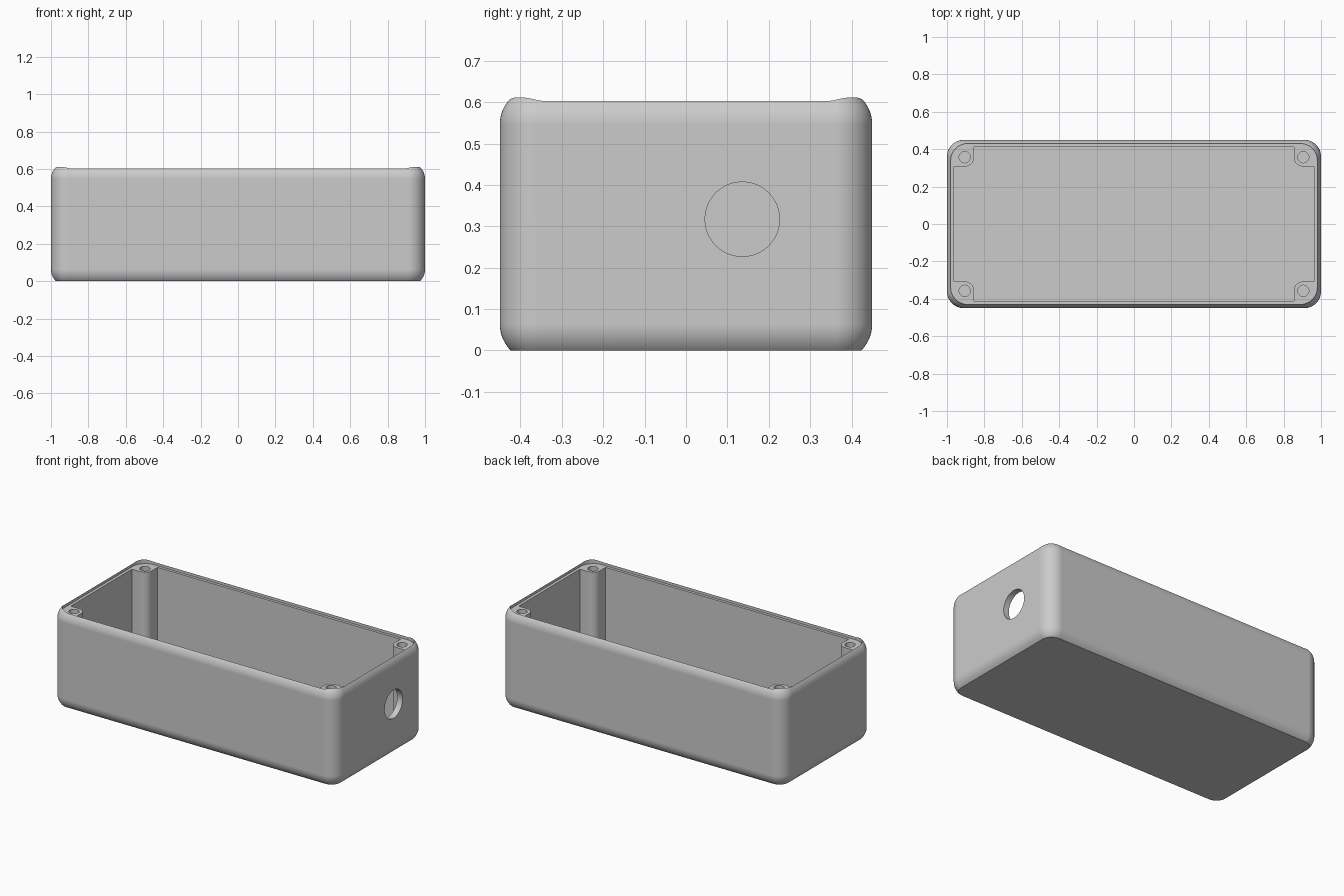
import bpy, bmesh
from math import sin, cos, pi, radians

if "Cube" in bpy.data.objects:
    bpy.data.objects.remove(bpy.data.objects["Cube"], do_unlink=True)

HX, HY = 1.0, 0.45            # half length and half depth
R = 0.09                      # edge rounding
LOW, HIGH = 0.0636, 0.546     # heights where the edge rounding starts
LEDGE, FLOOR = 0.585, 0.04
POST_X, POST_Y, POST_R = 0.905, 0.357, 0.05

grey = bpy.data.materials.new("light grey plastic")
grey.use_nodes = True
colour = (0.6, 0.6, 0.6, 1)
grey.diffuse_color = colour
grey.node_tree.nodes["Principled BSDF"].inputs["Base Color"].default_value = colour


def mirrored(quarter):
    """Complete a counter-clockwise first-quadrant outline in all quadrants."""
    out = []
    for sx, sy in ((1, 1), (-1, 1), (-1, -1), (1, -1)):
        pts = [(sx * x, sy * y) for x, y in quarter]
        out += pts if sx * sy > 0 else pts[::-1]
    return out


def rounded(cx, cy, r, n=12):
    """Rounded rectangle with corner arcs centred at (cx, cy)."""
    return mirrored([(cx + r * cos(i / n * pi / 2), cy + r * sin(i / n * pi / 2))
                     for i in range(n + 1)])


def loft(name, layers):
    """Closed solid through (outline, height) layers."""
    bm = bmesh.new()
    rings = [[bm.verts.new((x, y, z)) for x, y in pts] for pts, z in layers]
    for a, b in zip(rings, rings[1:]):
        for i in range(len(a)):
            j = (i + 1) % len(a)
            bm.faces.new((a[i], a[j], b[j], b[i]))
    bm.faces.new(rings[0][::-1])
    bm.faces.new(rings[-1])
    bmesh.ops.recalc_face_normals(bm, faces=bm.faces)
    mesh = bpy.data.meshes.new(name)
    bm.to_mesh(mesh)
    bm.free()
    mesh.materials.append(grey)
    obj = bpy.data.objects.new(name, mesh)
    bpy.context.collection.objects.link(obj)
    return obj


def cylinder(name, r, depth, location, rotation=(0, 0, 0)):
    bpy.ops.mesh.primitive_cylinder_add(vertices=48, radius=r, depth=depth,
                                        location=location, rotation=rotation)
    obj = bpy.context.object
    obj.name = name
    obj.data.materials.append(grey)
    return obj


# Outer shell with rounded edges and a flat base
angles = [radians(a) for a in list(range(-45, 1, 5)) + list(range(0, 61, 5))]
layers = []
for k, a in enumerate(angles):
    z = (LOW if k < 10 else HIGH) + R * sin(a)
    layers.append((rounded(HX - R, HY - R, R * cos(a)), z))
base_z = layers[0][1]
layers = [(pts, z - base_z) for pts, z in layers]
box = loft("enclosure_box", layers)

# Shallow seat for a lid
lid = rounded(HX - 0.02 - R, HY - 0.02 - R, R)
cutters = [loft("lid_seat_cutter", [(lid, LEDGE), (lid, 0.8)])]

# Cavity that leaves a rounded screw post in each corner
arc = [(POST_X + POST_R * cos(t), POST_Y + POST_R * sin(t))
       for t in (pi * (1.5 - i / 20) for i in range(11))]
cavity = mirrored([(0.962, POST_Y - POST_R)] + arc + [(POST_X - POST_R, 0.413)])
cutters.append(loft("cavity_cutter", [(cavity, FLOOR), (cavity, 0.8)]))

# Screw holes in the posts
for sx in (-1, 1):
    for sy in (-1, 1):
        cutters.append(cylinder("screw_hole_cutter", 0.03, 0.6,
                                (sx * POST_X, sy * POST_Y, 0.4)))

# Round opening in the left end wall
cutters.append(cylinder("cable_hole_cutter", 0.09, 0.2,
                        (HX, 0.136, 0.317), (0, pi / 2, 0)))

bpy.ops.object.select_all(action='DESELECT')
bpy.context.view_layer.objects.active = box
box.select_set(True)
for c in cutters:
    c.hide_render = True
    mod = box.modifiers.new(c.name, 'BOOLEAN')
    mod.operation = 'DIFFERENCE'
    mod.solver = 'EXACT'
    mod.object = c
    bpy.ops.object.modifier_apply(modifier=mod.name)
for c in cutters:
    bpy.data.objects.remove(c, do_unlink=True)

# Smooth roundings, crisp edges
bpy.ops.object.shade_smooth_by_angle(angle=radians(30))
normals = box.modifiers.new("flat_walls", 'WEIGHTED_NORMAL')
normals.keep_sharp = True
